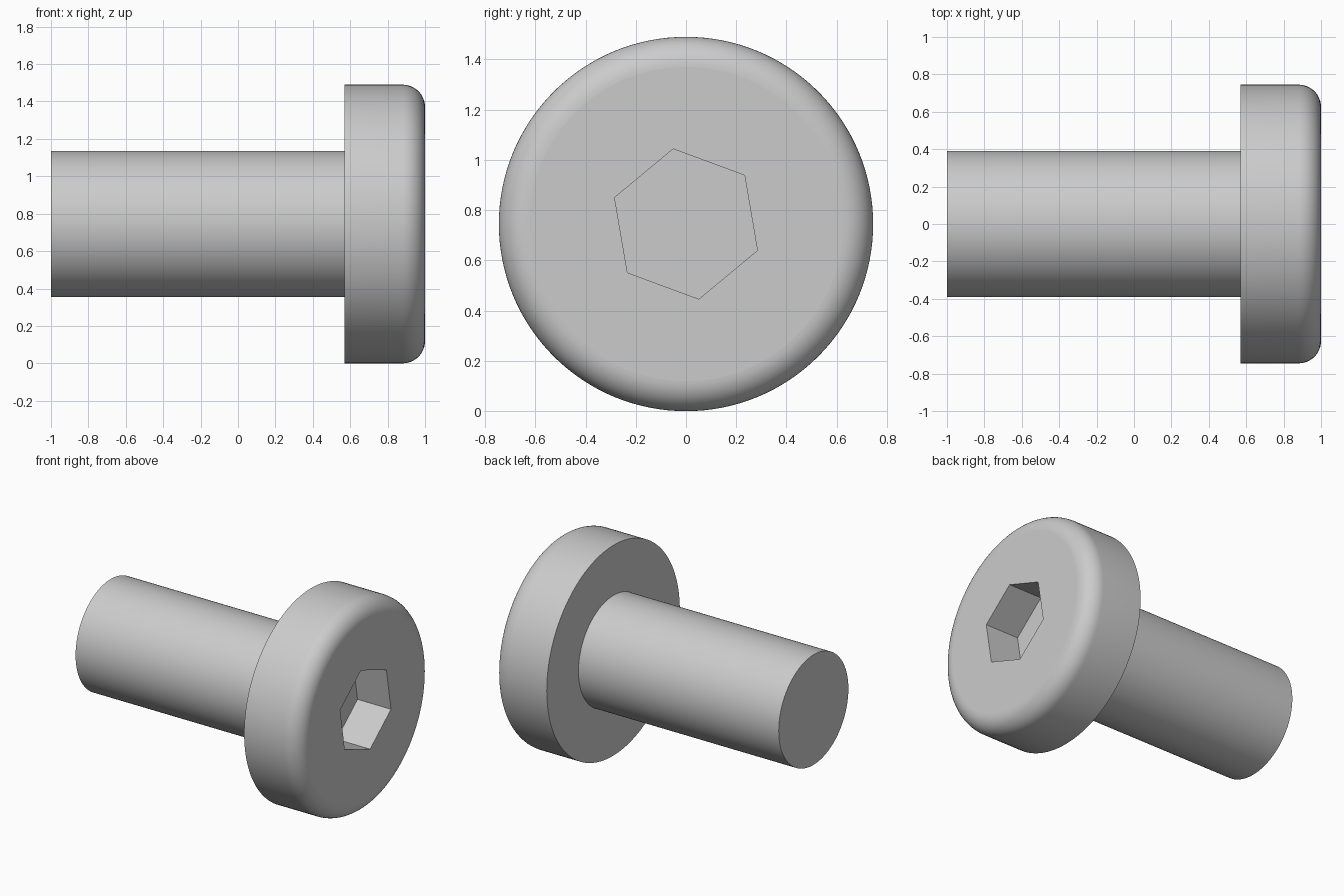
import bpy, bmesh, math
from mathutils import Matrix

if "Cube" in bpy.data.objects:
    bpy.data.objects.remove(bpy.data.objects["Cube"])

R_HEAD, R_SHANK, FILLET = 0.745, 0.39, 0.12
X_END, X_HEAD, X_FACE = -1.0, 0.57, 1.0
SOCKET_R, SOCKET_DEPTH = 0.303, 0.262
SEGS = 128

grey = bpy.data.materials.new("plain_grey")
grey.diffuse_color = (0.6, 0.6, 0.6, 1)
grey.use_nodes = True
grey.node_tree.nodes["Principled BSDF"].inputs["Base Color"].default_value = grey.diffuse_color


def make_object(name, bm):
    bmesh.ops.recalc_face_normals(bm, faces=bm.faces)
    mesh = bpy.data.meshes.new(name)
    bm.to_mesh(mesh)
    bm.free()
    mesh.materials.append(grey)
    obj = bpy.data.objects.new(name, mesh)
    bpy.context.collection.objects.link(obj)
    obj.location.z = R_HEAD
    return obj


def ring(bm, x, r, n, phase=0.0):
    angles = [phase + 2 * math.pi * i / n for i in range(n)]
    return [bm.verts.new((x, r * math.cos(a), r * math.sin(a))) for a in angles]


def loft(profile, n, phase=0.0):
    """Closed solid of rings along x; only sloped or cylindrical faces are smooth."""
    bm = bmesh.new()
    rings = [ring(bm, x, r, n, phase) for x, r in profile]
    for (p, a), (q, b) in zip(zip(profile, rings), zip(profile[1:], rings[1:])):
        for i in range(n):
            j = (i + 1) % n
            f = bm.faces.new((a[i], a[j], b[j], b[i]))
            f.smooth = n > 6 and abs(p[0] - q[0]) > 1e-6
    bm.faces.new(rings[0])
    bm.faces.new(rings[-1])
    return bm


# Bolt body: shank, flat under-head shoulder, head with rounded front rim
profile = [(X_END, R_SHANK), (X_HEAD, R_SHANK), (X_HEAD, R_HEAD)]
for k in range(13):
    t = math.pi / 2 * k / 12
    profile.append((X_FACE - FILLET + FILLET * math.sin(t),
                    R_HEAD - FILLET + FILLET * math.cos(t)))
bolt = make_object("socket_head_bolt", loft(profile, SEGS))

# Hexagonal key socket cut into the head
cutter = make_object("socket_cutter", loft(
    [(X_FACE - SOCKET_DEPTH, SOCKET_R), (X_FACE + 0.2, SOCKET_R)], 6, math.radians(39.7)))
cutter.hide_render = True
mod = bolt.modifiers.new("hex_socket", 'BOOLEAN')
mod.operation = 'DIFFERENCE'
mod.solver = 'EXACT'
mod.object = cutter
bpy.context.view_layer.objects.active = bolt
bolt.select_set(True)
bpy.ops.object.modifier_apply(modifier=mod.name)
bpy.data.objects.remove(cutter)
